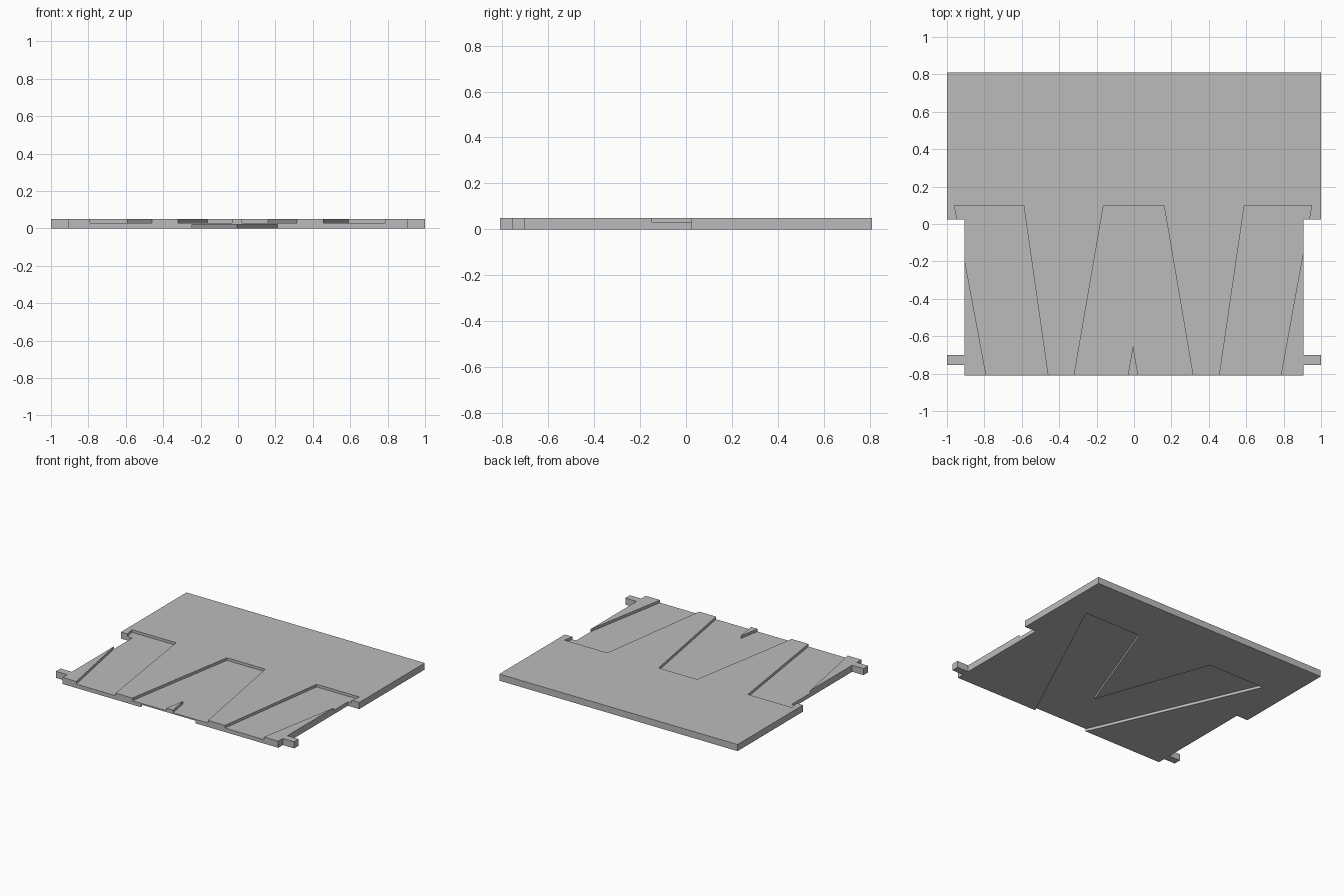
import bpy
import bmesh

cube = bpy.data.objects.get("Cube")
if cube:
    bpy.data.objects.remove(cube, do_unlink=True)

grey = bpy.data.materials.new("plain grey")
grey.use_nodes = True
grey.diffuse_color = (0.5, 0.5, 0.5, 1)
grey.node_tree.nodes["Principled BSDF"].inputs["Base Color"].default_value = (0.5, 0.5, 0.5, 1)

THICK, DEPTH = 0.05, 0.02


def slab(name, outline, z0, z1):
    """Extrude a flat outline from z0 up to z1."""
    bm = bmesh.new()
    face = bm.faces.new([bm.verts.new((x, y, z0)) for x, y in outline])
    top = bmesh.ops.extrude_face_region(bm, geom=[face])["geom"]
    verts = [v for v in top if isinstance(v, bmesh.types.BMVert)]
    bmesh.ops.translate(bm, verts=verts, vec=(0, 0, z1 - z0))
    bmesh.ops.recalc_face_normals(bm, faces=bm.faces)
    mesh = bpy.data.meshes.new(name)
    bm.to_mesh(mesh)
    bm.free()
    mesh.materials.append(grey)
    obj = bpy.data.objects.new(name, mesh)
    bpy.context.collection.objects.link(obj)
    return obj


def carve(target, outline, z0, z1):
    """Cut a recess out of the target and remove the cutter."""
    cutter = slab("recess_cutter", outline, z0, z1)
    cutter.hide_render = True
    mod = target.modifiers.new("recess", "BOOLEAN")
    mod.operation, mod.solver, mod.object = "DIFFERENCE", "EXACT", cutter
    bpy.context.view_layer.objects.active = target
    bpy.ops.object.modifier_apply(modifier=mod.name)
    bpy.data.objects.remove(cutter, do_unlink=True)


# Stepped plate with a pair of hinge tabs, mirrored in x
half = [(0.905, -0.81), (0.905, -0.755), (1, -0.755), (1, -0.70),
        (0.905, -0.70), (0.905, 0.025), (1, 0.025), (1, 0.81)]
plate = slab("panel_plate", half + [(-x, y) for x, y in reversed(half)], 0, THICK)

# Tapered recesses in the top, running out through the front edge
left_leg = [(-0.96, 0.10), (-0.59, 0.10), (-0.46, -0.81), (-0.46, -0.9), (-0.79, -0.9), (-0.79, -0.81)]
right_leg = [(0.95, 0.10), (0.59, 0.10), (0.457, -0.81), (0.457, -0.9), (0.785, -0.9), (0.785, -0.81)]
middle = [(-0.163, 0.10), (0.16, 0.10), (0.315, -0.81), (0.315, -0.9), (0.022, -0.9), (0.022, -0.81),
          (-0.005, -0.65), (-0.033, -0.81), (-0.033, -0.9), (-0.32, -0.9), (-0.32, -0.81)]
for outline in (left_leg, right_leg, middle):
    carve(plate, outline, THICK - DEPTH, THICK + 0.05)

# Forked recess in the underside
fork = [(0.80, 0.44), (0.32, 0.44), (-0.005, -0.43), (-0.315, 0.44), (-0.79, 0.44),
        (-0.245, -0.81), (-0.245, -0.9), (0.21, -0.9), (0.21, -0.81)]
carve(plate, fork, -0.05, DEPTH)
